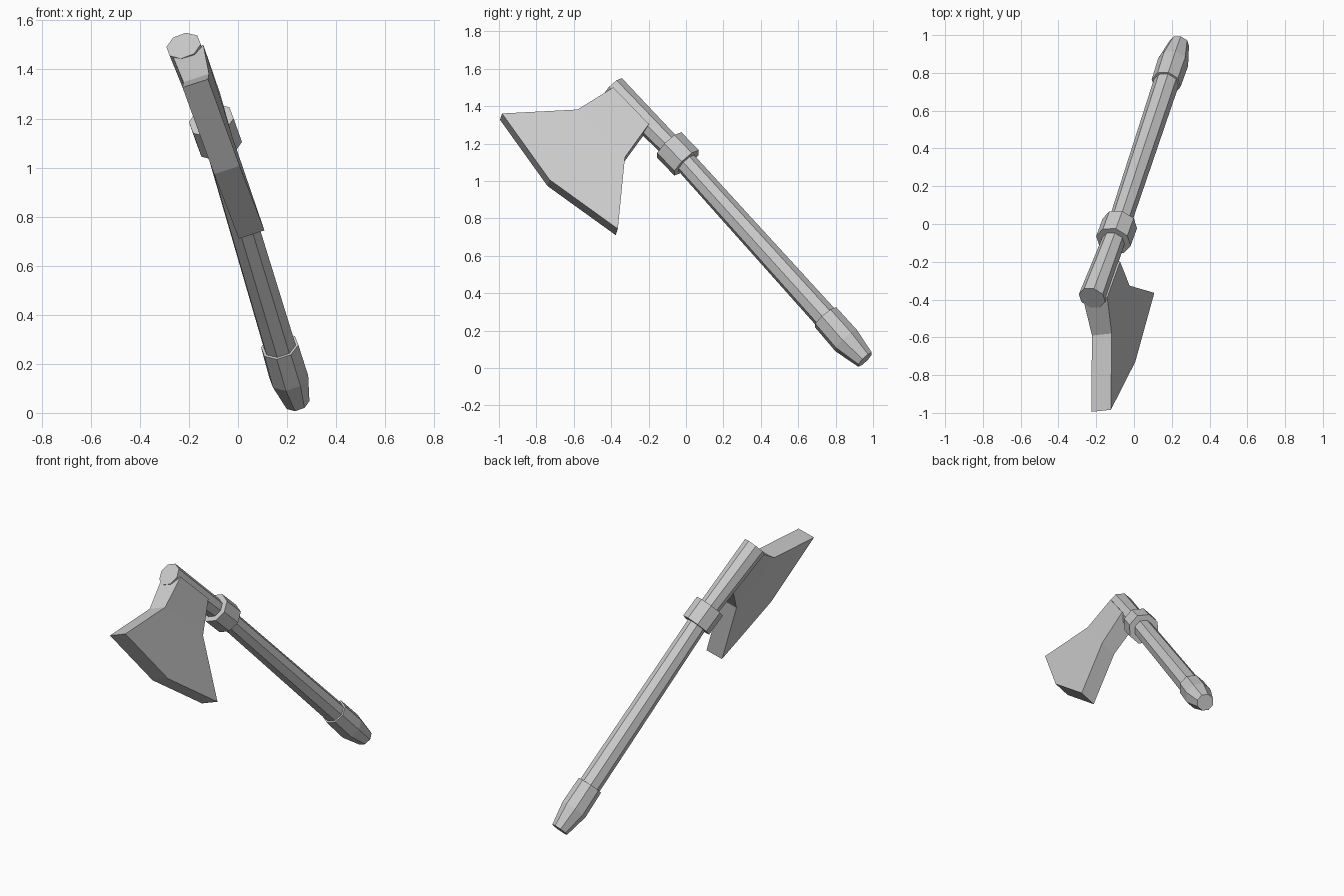
import bpy, bmesh, math
from mathutils import Vector

if "Cube" in bpy.data.objects:
    bpy.data.objects.remove(bpy.data.objects["Cube"])

SIDE = Vector((0.945, 0.03, 0.326)).normalized()   # thickness direction of the axe


def finish(name, bm):
    bmesh.ops.recalc_face_normals(bm, faces=bm.faces)
    mesh = bpy.data.meshes.new(name)
    bm.to_mesh(mesh)
    bm.free()
    obj = bpy.data.objects.new(name, mesh)
    bpy.context.collection.objects.link(obj)
    return obj


def tube(name, stations, sides=8):
    """Faceted tube through (centre, radius) stations, capped at both ends."""
    bm = bmesh.new()
    pts = [Vector(p) for p, r in stations]
    rings = []
    for i, (p, r) in enumerate(stations):
        before, after = pts[max(i - 1, 0)], pts[min(i + 1, len(pts) - 1)]
        axis = (after - before).normalized()
        v = axis.cross(SIDE).normalized()
        u = v.cross(axis)
        ring = []
        for k in range(sides):
            a = 2 * math.pi * (k + 0.5) / sides
            ring.append(bm.verts.new(pts[i] + r * (math.cos(a) * u + math.sin(a) * v)))
        rings.append(ring)
    for lo, hi in zip(rings, rings[1:]):
        for k in range(sides):
            j = (k + 1) % sides
            bm.faces.new((lo[k], lo[j], hi[j], hi[k]))
    bm.faces.new(rings[0])
    bm.faces.new(rings[-1])
    return finish(name, bm)


# Handle: straight grip, slight bend under the collar, flaring to the top
tube("handle", [((0.17, 0.746, 0.272), 0.068),
                ((-0.092, -0.043, 1.145), 0.060),
                ((-0.222, -0.392, 1.497), 0.073)])

# Pommel at the bottom of the grip
tube("pommel", [((0.17, 0.746, 0.272), 0.079),
                ((0.207, 0.856, 0.147), 0.082),
                ((0.240, 0.957, 0.045), 0.053)])

# Collar below the head
tube("collar", [((-0.109, -0.090, 1.193), 0.095),
                ((-0.075, 0.003, 1.097), 0.095)])


# Blade: side outline (y, z, half thickness) on a tilted plane
def on_plane(y, z):
    return Vector((-0.175 - 0.345 * (z - 1.346) + 0.0275 * (y + 0.99), y, z))


outline = [(-0.395, 1.480, 0.067), (-0.585, 1.365, 0.055), (-0.989, 1.344, 0.055),
           (-0.735, 0.990, 0.055), (-0.370, 0.727, 0.055), (-0.332, 1.110, 0.055),
           (-0.205, 1.285, 0.062)]
skew = Vector((0.95, 0.10, 0.31)).normalized()
bm = bmesh.new()
near = [bm.verts.new(on_plane(y, z) + skew * h) for y, z, h in outline]
far = [bm.verts.new(on_plane(y, z) - skew * h) for y, z, h in outline]
for s in (near, far):
    bm.faces.new(s[1:6])                       # flat blade cheek
    bm.faces.new((s[0], s[1], s[5], s[6]))     # neck flaring into the handle
n = len(outline)
for k in range(n):
    j = (k + 1) % n
    bm.faces.new((near[k], near[j], far[j], far[k]))
finish("blade", bm)
